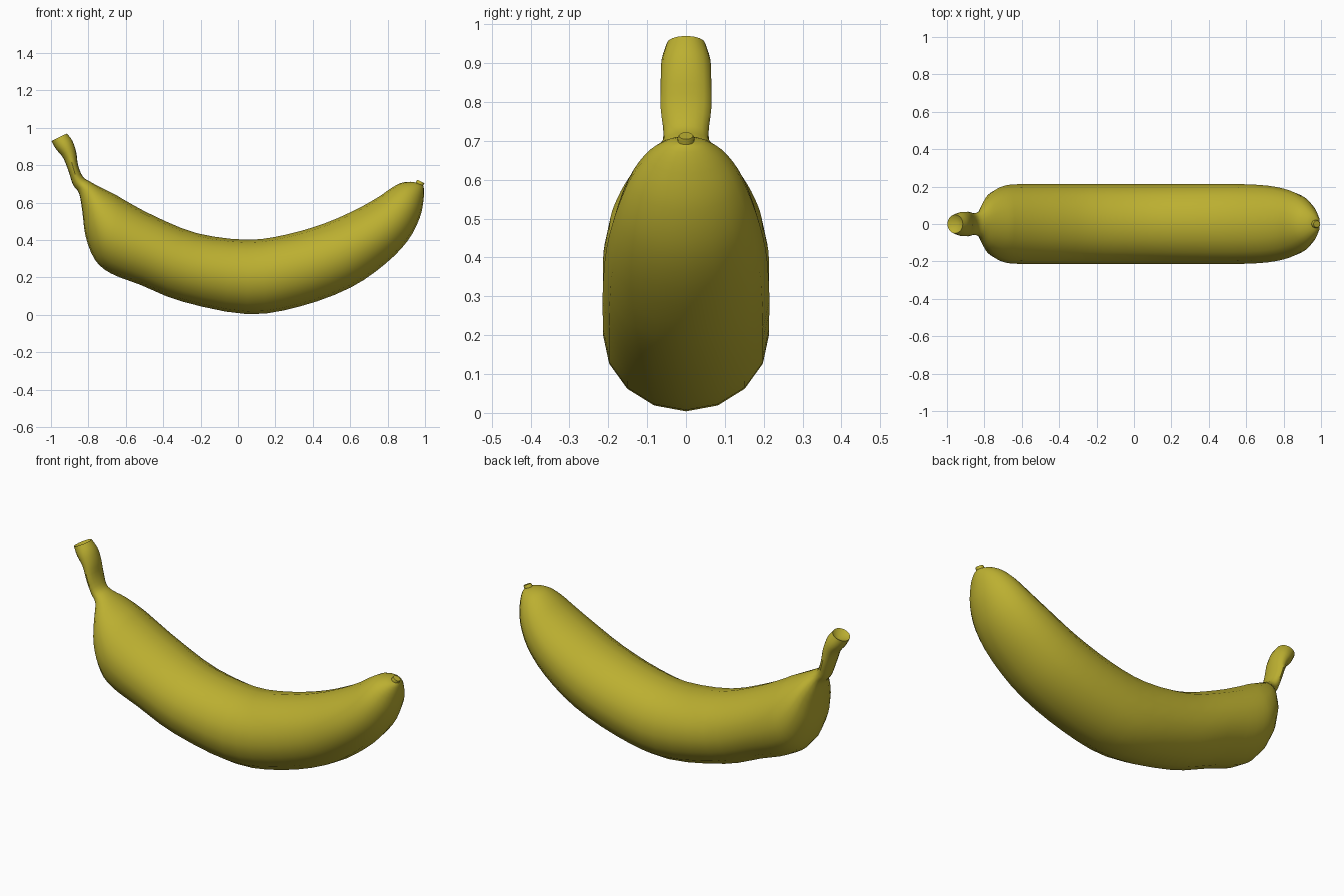
import bpy, bmesh, math
from mathutils import Vector

if "Cube" in bpy.data.objects:
    bpy.data.objects.remove(bpy.data.objects["Cube"])

SIDES = 16

skin = bpy.data.materials.new("banana_skin")
skin.diffuse_color = (0.50, 0.43, 0.03, 1)
skin.use_nodes = True
skin.node_tree.nodes["Principled BSDF"].inputs["Base Color"].default_value = skin.diffuse_color


def catmull(a, b, c, d, t):
    return 0.5 * (2*b + (c - a)*t + (2*a - 5*b + 4*c - d)*t*t + (3*b - a - 3*c + d)*t**3)


def loft(name, sections, steps, dent=0.0):
    """Skin rings given as (inner x, inner z, outer x, outer z, half width)."""
    rows = []
    n = len(sections)
    for i in range(n - 1):
        p = [sections[max(0, min(n - 1, i + k))] for k in (-1, 0, 1, 2)]
        for s in range(steps):
            rows.append([catmull(*v, s / steps) for v in zip(*p)])
    rows.append(sections[-1])
    bm = bmesh.new()
    rings = []
    for ix, iz, ox, oz, w in rows:
        mid = Vector(((ix + ox) / 2, 0, (iz + oz) / 2))
        half = Vector(((ix - ox) / 2, 0, (iz - oz) / 2))
        rings.append([bm.verts.new(mid + half * math.cos(2*math.pi*k/SIDES)
                      + Vector((0, w * math.sin(2*math.pi*k/SIDES), 0)))
                      for k in range(SIDES)])
    for r0, r1 in zip(rings, rings[1:]):
        for k in range(SIDES):
            j = (k + 1) % SIDES
            bm.faces.new((r0[k], r0[j], r1[j], r1[k]))
    # end caps, the first one optionally sunken
    for ring, inward in ((rings[0], rings[1]), (rings[-1], None)):
        c = sum((v.co for v in ring), Vector()) / SIDES
        if inward:
            d = sum((v.co for v in inward), Vector()) / SIDES - c
            c = c + d.normalized() * dent
        cv = bm.verts.new(c)
        for k in range(SIDES):
            bm.faces.new((ring[k], ring[(k + 1) % SIDES], cv))
    bmesh.ops.recalc_face_normals(bm, faces=bm.faces)
    me = bpy.data.meshes.new(name)
    bm.to_mesh(me)
    bm.free()
    me.materials.append(skin)
    ob = bpy.data.objects.new(name, me)
    bpy.context.collection.objects.link(ob)
    bpy.ops.object.select_all(action='DESELECT')
    ob.select_set(True)
    bpy.context.view_layer.objects.active = ob
    bpy.ops.object.shade_smooth_by_angle(angle=math.radians(40))
    return ob


# stem, neck and curved body as one continuous skin
loft("banana_body", [
    (-0.915, 0.970, -0.998, 0.930, 0.050),
    (-0.885, 0.930, -0.972, 0.885, 0.063),
    (-0.865, 0.870, -0.935, 0.840, 0.065),
    (-0.855, 0.800, -0.905, 0.765, 0.065),
    (-0.830, 0.740, -0.882, 0.695, 0.058),
    (-0.795, 0.715, -0.850, 0.650, 0.070),
    (-0.750, 0.690, -0.832, 0.550, 0.125),
    (-0.700, 0.665, -0.815, 0.420, 0.170),
    (-0.650, 0.640, -0.765, 0.295, 0.200),
    (-0.600, 0.610, -0.680, 0.222, 0.212),
    (-0.450, 0.530, -0.520, 0.160, 0.214),
    (-0.220, 0.437, -0.300, 0.072, 0.214),
    (0.050, 0.402, 0.050, 0.004, 0.214),
    (0.260, 0.430, 0.330, 0.045, 0.214),
    (0.470, 0.492, 0.600, 0.145, 0.214),
    (0.640, 0.568, 0.790, 0.275, 0.205),
    (0.750, 0.630, 0.910, 0.400, 0.180),
    (0.815, 0.675, 0.972, 0.520, 0.145),
    (0.870, 0.705, 0.992, 0.615, 0.100),
    (0.925, 0.712, 0.994, 0.670, 0.055),
    (0.955, 0.706, 0.990, 0.690, 0.022),
], 3, dent=0.03)

# small blossom-end knob
loft("blossom_tip", [
    (0.945, 0.700, 0.985, 0.680, 0.020),
    (0.955, 0.717, 0.993, 0.697, 0.022),
    (0.960, 0.722, 0.996, 0.704, 0.018),
], 1)
